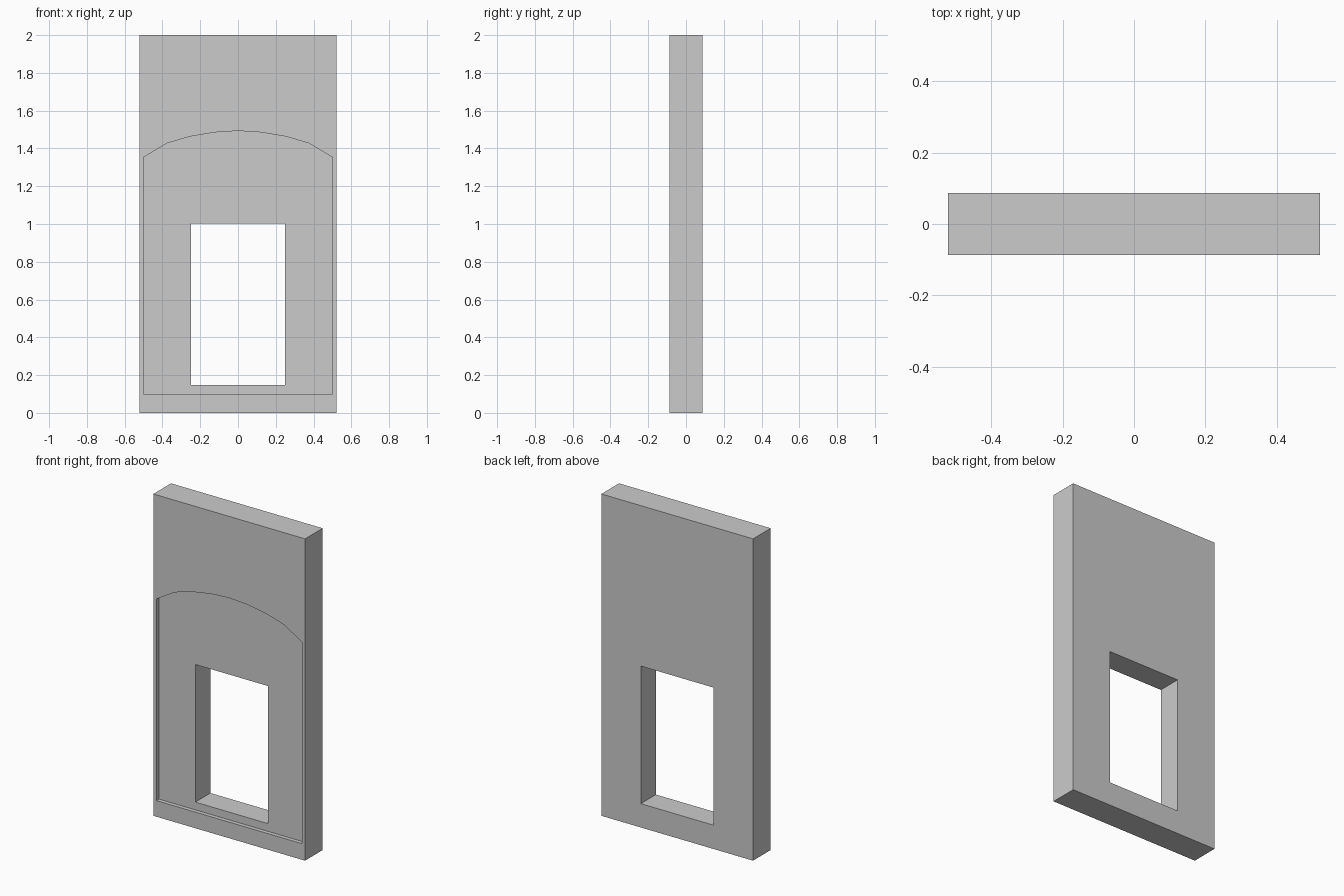
import bpy

if "Cube" in bpy.data.objects:
    bpy.data.objects.remove(bpy.data.objects["Cube"])

HALF_W, HALF_D, HEIGHT = 0.5215, 0.0865, 2.0
RECESS = 0.025


def prism(name, outline, y0, y1):
    """Extrude an x/z outline (counter-clockwise seen from the front) from y0 to y1."""
    n = len(outline)
    verts = [(x, y, z) for y in (y0, y1) for x, z in outline]
    faces = [tuple(range(n)), tuple(range(2 * n - 1, n - 1, -1))]
    faces += [(i, i + n, (i + 1) % n + n, (i + 1) % n) for i in range(n)]
    mesh = bpy.data.meshes.new(name)
    mesh.from_pydata(verts, [], faces)
    obj = bpy.data.objects.new(name, mesh)
    bpy.context.collection.objects.link(obj)
    return obj


def rect(half, z0, z1):
    return [(-half, z0), (half, z0), (half, z1), (-half, z1)]


def cut(target, cutter):
    """Subtract the cutter from the target, then discard the cutter."""
    mod = target.modifiers.new("cut", "BOOLEAN")
    mod.operation, mod.solver, mod.object = "DIFFERENCE", "EXACT", cutter
    bpy.context.view_layer.objects.active = target
    bpy.ops.object.modifier_apply(modifier=mod.name)
    bpy.data.objects.remove(cutter)


# Wall slab
wall = prism("wall_panel", rect(HALF_W, 0, HEIGHT), -HALF_D, HALF_D)

# Shallow recess with a faceted arched top on the front
half_arch = [(0.5, 1.353), (0.375, 1.428), (0.25, 1.464), (0.125, 1.485)]
arch = half_arch + [(0, 1.493)] + [(-x, z) for x, z in reversed(half_arch)]
cut(wall, prism("recess_cutter", [(-0.5, 0.1), (0.5, 0.1)] + arch,
                -HALF_D - 0.1, -HALF_D + RECESS))

# Rectangular opening right through
cut(wall, prism("opening_cutter", rect(0.25, 0.148, 1.003), -0.3, 0.3))
